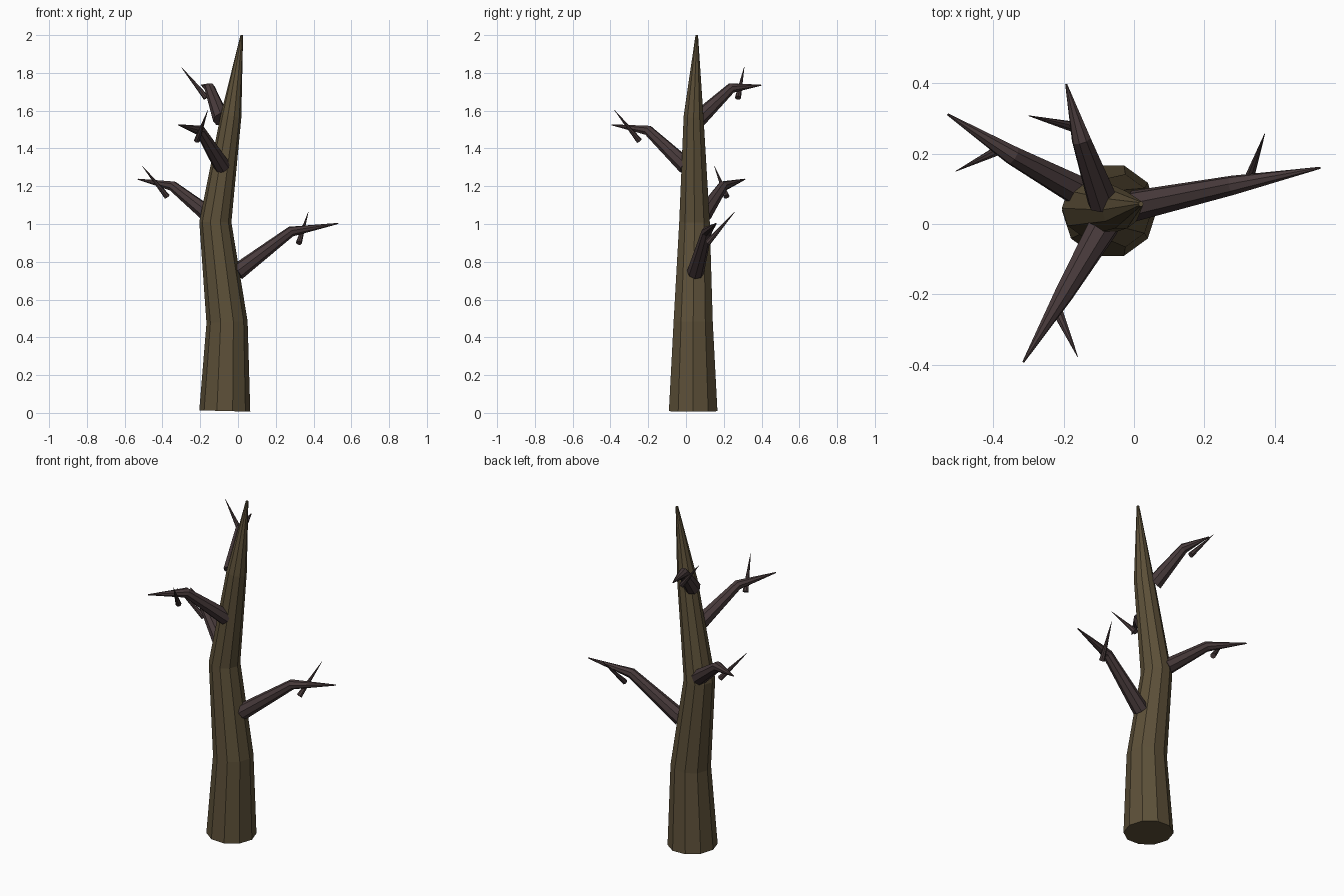
import bpy, bmesh, math
from mathutils import Vector

if "Cube" in bpy.data.objects:
    bpy.data.objects.remove(bpy.data.objects["Cube"])


def material(name, rgb):
    m = bpy.data.materials.new(name)
    m.diffuse_color = (*rgb, 1)
    m.use_nodes = True
    m.node_tree.nodes["Principled BSDF"].inputs["Base Color"].default_value = m.diffuse_color
    return m


bark = material("olive bark", (0.108, 0.080, 0.040))
dark_wood = material("dark branch wood", (0.065, 0.043, 0.044))


def tube(name, points, radii, sides, mat):
    """Tapered, capped tube following a path, with mitred bends."""
    pts = [Vector(p) for p in points]
    dirs = [(b - a).normalized() for a, b in zip(pts, pts[1:])]
    tangents = [dirs[0]] + [(a + b).normalized() for a, b in zip(dirs, dirs[1:])] + [dirs[-1]]
    bm = bmesh.new()
    rings = []
    # carry one cross-section frame along the path so the facets do not twist
    q = Vector((0, 0, 1)).rotation_difference(tangents[0])
    for i, (p, t, r) in enumerate(zip(pts, tangents, radii)):
        if i:
            q = tangents[i - 1].rotation_difference(t) @ q
        ring = []
        for k in range(sides):
            a = 2 * math.pi * k / sides
            ring.append(bm.verts.new(p + q @ Vector((r * math.cos(a), r * math.sin(a), 0))))
        rings.append(ring)
    for lo, hi in zip(rings, rings[1:]):
        for k in range(sides):
            n = (k + 1) % sides
            bm.faces.new((lo[k], lo[n], hi[n], hi[k]))
    bm.faces.new(rings[0][::-1])
    bm.faces.new(rings[-1])
    mesh = bpy.data.meshes.new(name)
    bm.to_mesh(mesh)
    bm.free()
    mesh.materials.append(mat)
    obj = bpy.data.objects.new(name, mesh)
    bpy.context.collection.objects.link(obj)
    return obj


# Crooked ten-sided trunk tapering to a point
tube("trunk",
     [(-0.07, 0.038, 0.01), (-0.058, 0.038, 0.48), (-0.12, 0.045, 1.01),
      (-0.037, 0.04, 1.57), (0.02, 0.057, 2.0)],
     [0.135, 0.109, 0.085, 0.055, 0.007], 10, bark)

# Each branch: base, elbow, tip, then its twig's base and tip
branches = {
    "right": [(-0.005, 0.05, 0.745), (0.28, 0.11, 0.96), (0.53, 0.16, 1.003),
              (0.322, 0.115, 0.90), (0.372, 0.257, 1.063)],
    "left": [(-0.15, 0.09, 1.045), (-0.345, 0.195, 1.2), (-0.53, 0.312, 1.237),
             (-0.375, 0.215, 1.145), (-0.507, 0.15, 1.307)],
    "front": [(-0.083, 0.0, 1.305), (-0.2, -0.2, 1.495), (-0.315, -0.393, 1.525),
              (-0.218, -0.247, 1.44), (-0.16, -0.378, 1.602)],
    "back": [(-0.088, 0.065, 1.555), (-0.15, 0.24, 1.72), (-0.193, 0.398, 1.735),
             (-0.168, 0.275, 1.668), (-0.3, 0.308, 1.83)],
}
for side, (base, elbow, tip, twig_base, twig_tip) in branches.items():
    tube(side + "_branch", [base, elbow, tip], [0.045, 0.028, 0.003], 8, dark_wood)
    tube(side + "_twig", [twig_base, twig_tip], [0.016, 0.001], 8, dark_wood)
